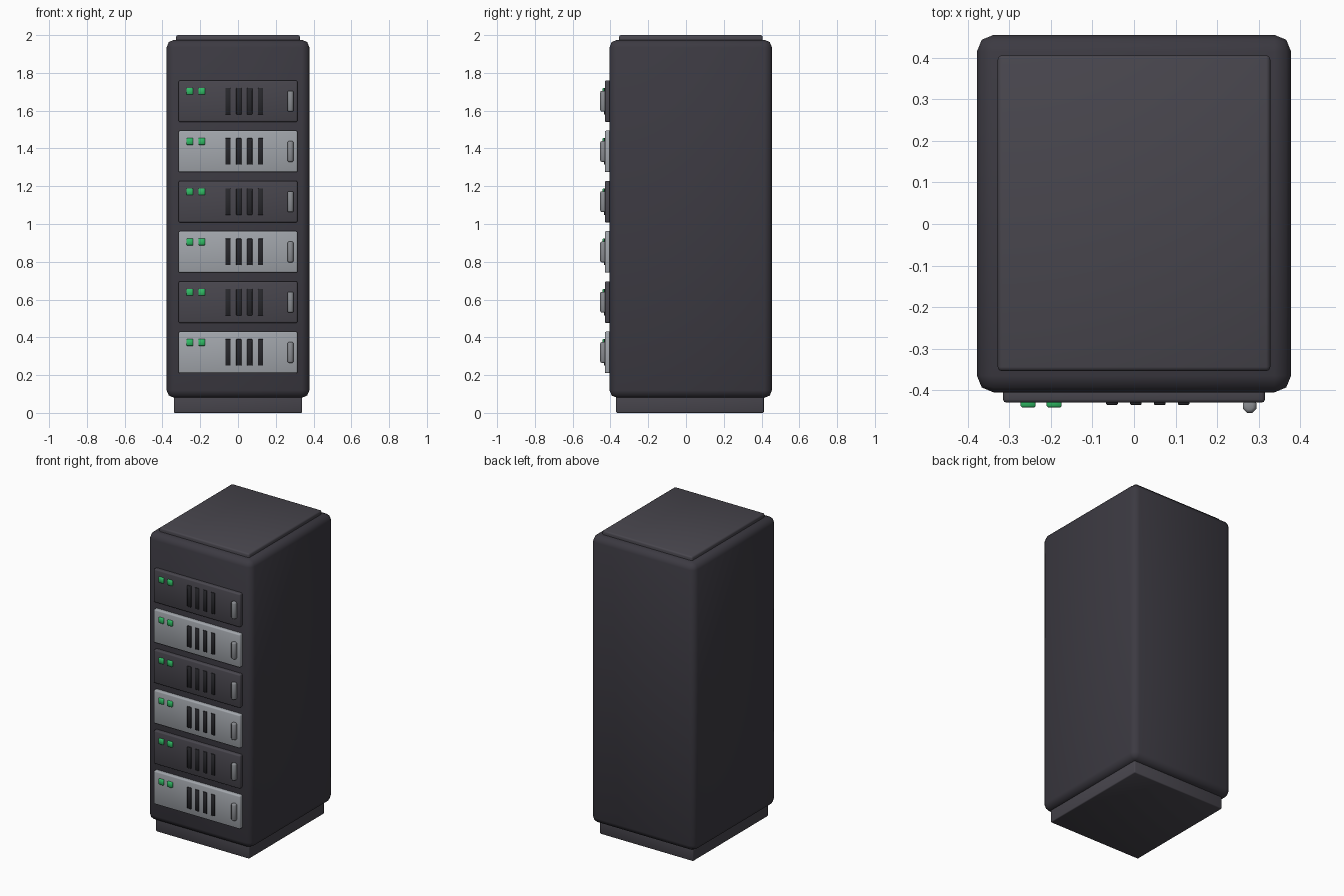
import bpy, bmesh, math
from mathutils import Matrix

if "Cube" in bpy.data.objects:
    bpy.data.objects.remove(bpy.data.objects["Cube"])


def material(name, rgb):
    m = bpy.data.materials.new(name)
    m.diffuse_color = (*rgb, 1)
    m.use_nodes = True
    m.node_tree.nodes["Principled BSDF"].inputs["Base Color"].default_value = m.diffuse_color
    return m


CASE = material("case", (0.045, 0.042, 0.054))
TRIM = material("trim", (0.065, 0.061, 0.075))
LIGHT = material("light_panel", (0.36, 0.38, 0.41))
BLACK = material("vent", (0.02, 0.02, 0.024))
GREEN = material("lamp", (0.03, 0.5, 0.13))
METAL = material("handle", (0.25, 0.26, 0.28))


def finish(bm, name, mat):
    me = bpy.data.meshes.new(name)
    bm.to_mesh(me)
    bm.free()
    me.materials.append(mat)
    ob = bpy.data.objects.new(name, me)
    bpy.context.collection.objects.link(ob)
    bpy.ops.object.select_all(action='DESELECT')
    ob.select_set(True)
    bpy.context.view_layer.objects.active = ob
    bpy.ops.object.shade_smooth_by_angle(angle=math.radians(50))
    return ob


def box(name, lo, hi, mat, bevel=0.0, segments=2):
    """Bevelled box between two opposite corners."""
    bm = bmesh.new()
    size = [b - a for a, b in zip(lo, hi)]
    mid = [(a + b) / 2 for a, b in zip(lo, hi)]
    bmesh.ops.create_cube(bm, size=1, matrix=Matrix.Translation(mid) @ Matrix.Diagonal((*size, 1)))
    if bevel:
        bmesh.ops.bevel(bm, geom=bm.edges[:], offset=bevel, segments=segments,
                        profile=0.5, affect='EDGES', clamp_overlap=True)
    return finish(bm, name, mat)


def grip(name, x, y, z, radius, height, mat):
    """Upright eight-sided bar with chamfered ends."""
    bm = bmesh.new()
    bmesh.ops.create_cone(bm, cap_ends=True, segments=8, radius1=radius, radius2=radius,
                          depth=height, matrix=Matrix.Translation((x, y, z))
                          @ Matrix.Rotation(math.pi / 8, 4, 'Z'))
    rims = [e for e in bm.edges if abs(e.verts[0].co.z - e.verts[1].co.z) < 1e-5]
    bmesh.ops.bevel(bm, geom=rims, offset=0.008, segments=2, profile=0.5, affect='EDGES')
    return finish(bm, name, mat)


# Cabinet shell, plinth and raised lid
box("cabinet", (-0.378, -0.405, 0.08), (0.378, 0.455, 1.975), CASE, 0.04)
box("plinth", (-0.34, -0.37, 0.0), (0.34, 0.412, 0.12), TRIM, 0.006)
box("lid", (-0.328, -0.354, 1.94), (0.328, 0.406, 2.0), TRIM, 0.01)

# Six server units, alternating light and dark
for i in range(6):
    z = 0.32 + 0.266 * i
    n = i + 1
    box(f"unit_panel_{n}", (-0.315, -0.43, z - 0.11), (0.315, -0.39, z + 0.11),
        TRIM if i % 2 else LIGHT, 0.008)

    # Status lamps
    for k, x in enumerate((-0.255, -0.192)):
        box(f"status_lamp_{n}_{k + 1}", (x - 0.018, -0.441, z + 0.035),
            (x + 0.018, -0.42, z + 0.071), GREEN, 0.003, 1)

    # Vent slots
    for k in range(4):
        x = -0.053 + 0.0575 * k
        box(f"vent_slot_{n}_{k + 1}", (x - 0.014, -0.435, z - 0.07),
            (x + 0.014, -0.42, z + 0.07), BLACK, 0.002, 1)

    # Pull handle
    grip(f"pull_handle_{n}", 0.278, -0.438, z, 0.0175, 0.11, METAL)
